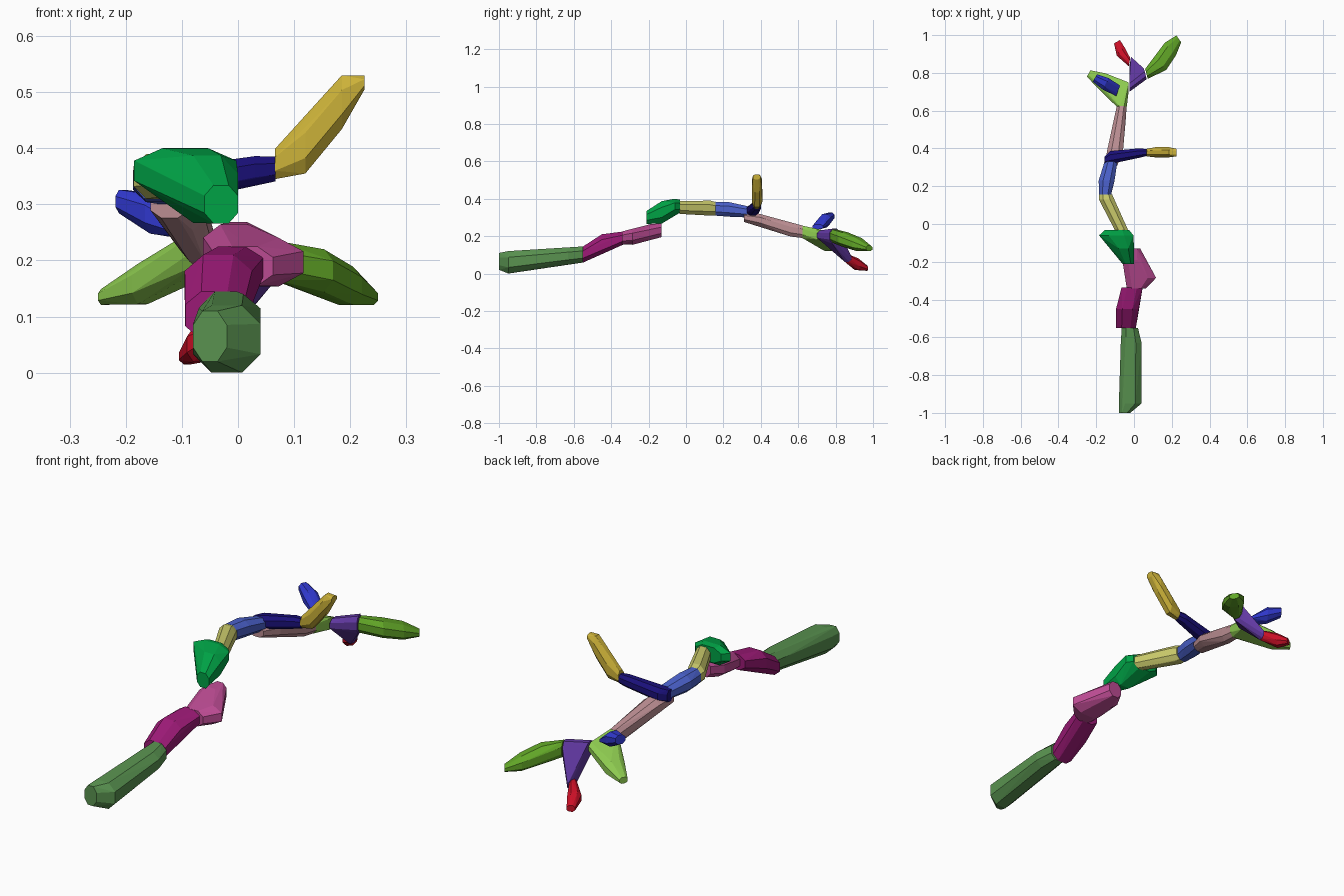
import bpy, bmesh
from math import sin, cos, radians

# Octagonal outline shared by every cut through the branch
OCT = [(1, .45), (.45, 1), (-.45, 1), (-1, .45), (-1, -.45), (-.45, -1), (.45, -1), (1, -.45)]


def segment(name, color, *sections):
    """Faceted convex piece spanning sections (x, y, z, half width, half height, yaw)."""
    bm = bmesh.new()
    for x, y, z, w, h, yaw in sections:
        c, s = cos(radians(yaw)), sin(radians(yaw))
        for u, v in OCT:
            bm.verts.new((x + u * w * c, y + u * w * s, z + v * h))
    res = bmesh.ops.convex_hull(bm, input=bm.verts[:])
    inside = {g for g in res["geom_interior"] if isinstance(g, bmesh.types.BMVert)}
    bmesh.ops.delete(bm, geom=list(inside), context='VERTS')
    bmesh.ops.recalc_face_normals(bm, faces=bm.faces[:])
    me = bpy.data.meshes.new(name)
    bm.to_mesh(me)
    bm.free()
    mat = bpy.data.materials.new(name + "_color")
    mat.diffuse_color = (*color, 1)
    me.materials.append(mat)
    bpy.context.collection.objects.link(bpy.data.objects.new(name, me))


# Main limb, from the thick front end to the back
segment("limb_base", (.10, .29, .08),
        (-.05, -1, .065, .03, .045, 0), (-.02, -.95, .06, .06, .06, 0),
        (-.015, -.63, .094, .055, .046, 0), (-.022, -.55, .102, .043, .043, 0))
segment("limb_second", (.33, .01, .18),
        (-.042, -.55, .102, .052, .043, 0), (-.035, -.45, .158, .06, .052, 0),
        (-.01, -.335, .19, .056, .035, 0))
segment("limb_third", (.50, .07, .29),
        (.012, -.342, .19, .05, .035, 0), (.037, -.285, .197, .08, .043, 0),
        (-.007, -.19, .222, .055, .042, 0), (0, -.13, .232, .033, .037, 0))
segment("limb_elbow", (0, .36, .06),
        (-.03, -.212, .3, .03, .034, 0), (-.055, -.13, .327, .055, .06, 0),
        (-.094, -.06, .36, .091, .04, 0), (-.09, -.033, .36, .065, .035, 0))
segment("limb_fifth", (.60, .60, .15),
        (-.065, -.035, .353, .035, .034, 0), (-.145, .13, .35, .041, .04, 0),
        (-.15, .157, .347, .034, .036, 0))
segment("limb_sixth", (.07, .12, .60),
        (-.153, .155, .347, .032, .037, 0), (-.145, .23, .343, .042, .039, 0),
        (-.122, .33, .33, .034, .03, 0))
segment("limb_seventh", (.50, .27, .29),
        (-.122, .31, .3, .034, .024, 0), (-.1, .39, .287, .042, .033, 0),
        (-.073, .56, .234, .03, .036, 0), (-.065, .625, .223, .026, .033, 0))

# Raised side branch
segment("side_branch", (.01, .005, .19),
        (-.155, .338, .327, .02, .027, 90), (-.125, .352, .332, .034, .032, 90),
        (.03, .376, .36, .025, .026, 90), (.067, .378, .363, .018, .022, 90))
segment("side_branch_tip", (.60, .44, .04),
        (.066, .378, .372, .02, .027, 90), (.12, .38, .405, .028, .05, 90),
        (.185, .38, .482, .027, .048, 90), (.225, .378, .517, .02, .013, 90))

# Rear fork and its twigs
segment("fork_left", (.27, .60, .08),
        (-.065, .622, .223, .027, .033, 0), (-.03, .72, .207, .03, .025, 90),
        (-.17, .757, .158, .045, .036, 65), (-.24, .797, .135, .019, .014, 60))
segment("fork_left_twig", (.03, .04, .62),
        (-.084, .705, .25, .03, .013, 70), (-.15, .742, .283, .034, .035, 62),
        (-.207, .773, .305, .023, .021, 60))
segment("fork_right", (.12, .04, .36),
        (-.024, .73, .204, .03, .027, 90), (.06, .795, .2, .029, .04, 105),
        (-.02, .86, .083, .025, .02, 80))
segment("fork_right_twig", (.12, .38, .02),
        (.066, .795, .2, .027, .035, 105), (.14, .85, .182, .046, .038, 130),
        (.192, .925, .155, .045, .034, 130), (.237, .98, .135, .022, .014, 125))
segment("fork_lower_twig", (.60, .005, .02),
        (-.024, .857, .084, .022, .02, 80), (-.07, .912, .05, .03, .031, 45),
        (-.09, .965, .029, .018, .014, 30))
